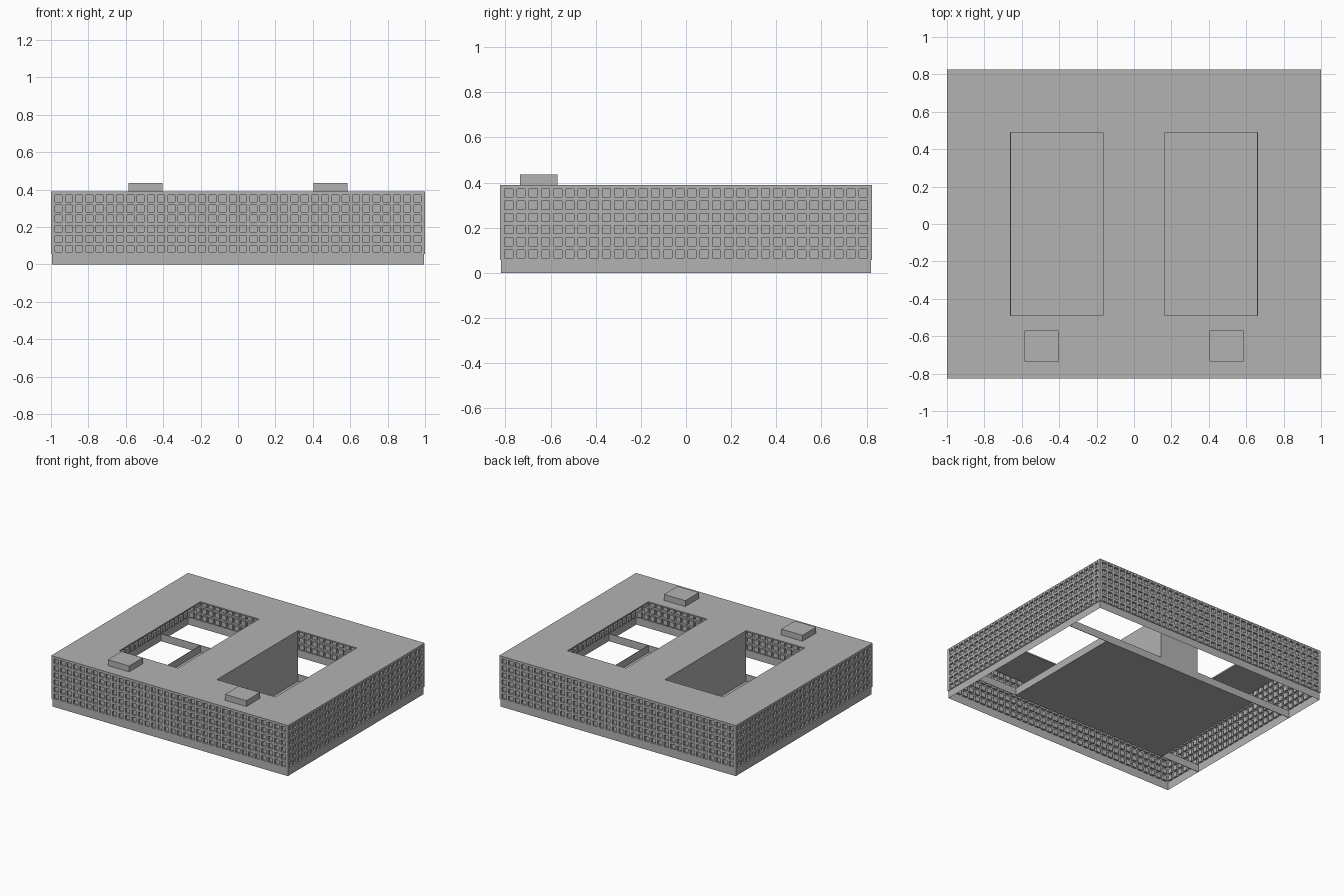
import bpy, bmesh
from mathutils import Matrix, Vector

cube = bpy.data.objects.get("Cube")
if cube:
    bpy.data.objects.remove(cube, do_unlink=True)

grey = bpy.data.materials.new("concrete_grey")
grey.use_nodes = True
colour = (0.45, 0.45, 0.45, 1)
grey.diffuse_color = colour
grey.node_tree.nodes["Principled BSDF"].inputs["Base Color"].default_value = colour

HX, HY = 1.0, 0.825          # half size of the roof
ROOF = 0.39                  # top of the roof
SLAB = 0.01                  # thickness of the roof
BASE = 0.057                 # height of the plain base
STEP = 0.005                 # facade stands out from the base
YARD_IN, YARD_OUT, YARD_Y = 0.165, 0.66, 0.49


def finish(name, bm):
    mesh = bpy.data.meshes.new(name)
    bm.to_mesh(mesh)
    bm.free()
    obj = bpy.data.objects.new(name, mesh)
    bpy.context.collection.objects.link(obj)
    mesh.materials.append(grey)
    return obj


def box(name, low, high):
    bm = bmesh.new()
    bmesh.ops.create_cube(bm, size=1)
    for v in bm.verts:
        v.co = Vector(h if c > 0 else l for c, l, h in zip(v.co, low, high))
    return finish(name, bm)


def sheet(bm, us, vs, place, skip=lambda i, j: False):
    """Grid of faces on the lines us and vs, positioned by place(u, v)."""
    rows = [[bm.verts.new(place(u, v)) for u in us] for v in vs]
    faces = {}
    for j in range(len(vs) - 1):
        for i in range(len(us) - 1):
            if not skip(i, j):
                faces[i, j] = bm.faces.new((rows[j][i], rows[j][i + 1],
                                            rows[j + 1][i + 1], rows[j + 1][i]))
    return faces


# Roof with two courtyard openings
bm = bmesh.new()
sheet(bm, [-HX, -YARD_OUT, -YARD_IN, YARD_IN, YARD_OUT, HX],
      [-HY, -YARD_Y, YARD_Y, HY], lambda u, v: (u, v, ROOF),
      lambda i, j: i in (1, 3) and j == 1)
roof = finish("roof", bm)
thick = roof.modifiers.new("thickness", 'SOLIDIFY')
thick.thickness = SLAB
thick.offset = -1


# Facades: thin shells with rows of recessed windows above a plain base
def facade(name, half, distance, bays, turn):
    floors, margin = 6, 0.012
    top = ROOF - SLAB
    face_d, base_d = distance - 0.001, distance - 0.001 - STEP
    half -= 0.001
    us = [-half] + [-half + margin + 2 * (half - margin) * k / bays
                    for k in range(bays + 1)] + [half]
    vs = [BASE + (top - BASE) * k / floors for k in range(floors + 1)]
    bm = bmesh.new()
    faces = sheet(bm, us, vs, lambda u, v: (u, -face_d, v))
    windows = [f for (i, j), f in faces.items() if 0 < i <= bays]
    bm.normal_update()
    bmesh.ops.inset_individual(bm, faces=windows, thickness=0.0125)
    bmesh.ops.inset_individual(bm, faces=windows, thickness=0.0, depth=-0.015)
    # Plain base and the small ledge above it
    h = half - STEP
    for a, b in (((h, base_d, 0), (h, base_d, BASE)),
                 ((h, base_d, BASE), (half, face_d, BASE))):
        bm.faces.new([bm.verts.new((s * p[0], -p[1], p[2]))
                      for s, p in ((-1, a), (1, a), (1, b), (-1, b))])
    bm.transform(Matrix.Rotation(turn, 4, 'Z'))
    return finish(name, bm)


quarter = 1.5707963
for k, name in enumerate(("front_facade", "right_facade", "back_facade", "left_facade")):
    along, out, bays = (HX, HY, 36) if k % 2 == 0 else (HY, HX, 30)
    facade(name, along, out, bays, k * quarter)

# Solid wing between the courtyards
box("central_wing", (-YARD_IN, -YARD_Y, 0.001), (YARD_IN, YARD_Y, ROOF - SLAB))

# Courtyard floor and the low foundation walls round it
box("courtyard_floor", (-YARD_OUT, -YARD_Y, 0), (YARD_OUT, YARD_Y, 0.003))
T = 0.002
for s, side in ((-1, "front"), (1, "back")):
    y = s * YARD_Y
    box(side + "_foundation_wall", (-HX + 0.007, y - T, 0), (HX - 0.007, y + T, BASE))
for s, side in ((-1, "right"), (1, "left")):
    x = s * YARD_OUT
    box(side + "_foundation_wall", (x - T, -YARD_Y, 0), (x + T, YARD_Y, BASE))
    # Rooftop plant rooms
    cx = s * 0.495
    box(side + "_plant_room", (cx - 0.09, -0.735, ROOF), (cx + 0.09, -0.57, 0.435))
